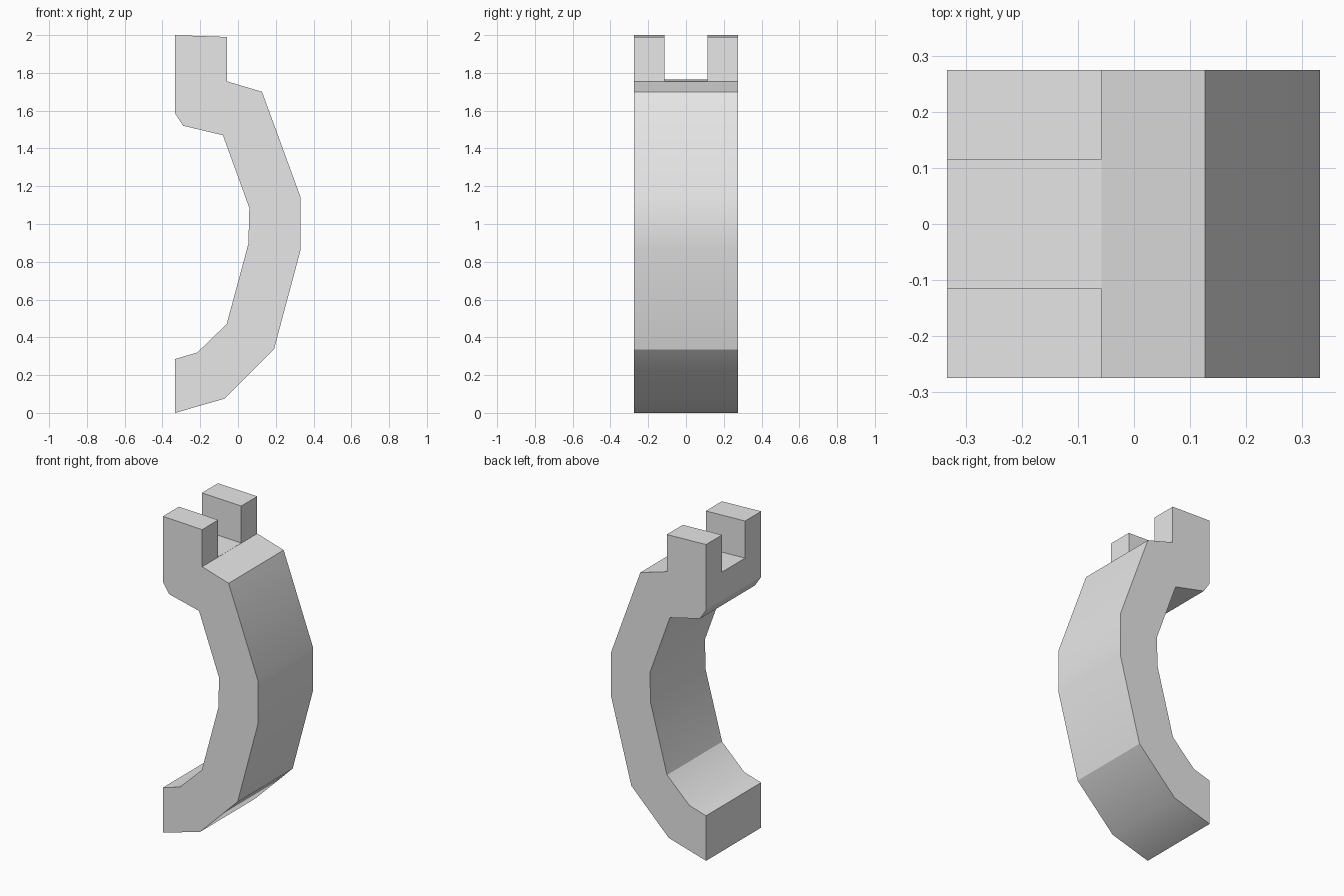
import bpy
import bmesh
import math

cube = bpy.data.objects.get("Cube")
if cube:
    bpy.data.objects.remove(cube, do_unlink=True)

grey = bpy.data.materials.new("plain grey")
grey.use_nodes = True
grey.diffuse_color = (0.8, 0.8, 0.8, 1)
grey.node_tree.nodes["Principled BSDF"].inputs["Base Color"].default_value = (0.8, 0.8, 0.8, 1)


def prism(name, outline, half_width):
    """Extrude an x-z outline symmetrically along y."""
    bm = bmesh.new()
    face = bm.faces.new([bm.verts.new((x, -half_width, z)) for x, z in outline])
    side = bmesh.ops.extrude_face_region(bm, geom=[face])["geom"]
    verts = [v for v in side if isinstance(v, bmesh.types.BMVert)]
    bmesh.ops.translate(bm, verts=verts, vec=(0, 2 * half_width, 0))
    bmesh.ops.recalc_face_normals(bm, faces=bm.faces)
    mesh = bpy.data.meshes.new(name)
    bm.to_mesh(mesh)
    bm.free()
    mesh.materials.append(grey)
    obj = bpy.data.objects.new(name, mesh)
    bpy.context.collection.objects.link(obj)
    return obj


# Curved arm: outer side from top to bottom, then inner side back up
outer = [(-0.333, 2.0), (-0.058, 1.99), (-0.058, 1.755), (0.127, 1.70),
         (0.332, 1.14), (0.332, 0.865), (0.19, 0.335), (-0.072, 0.075), (-0.333, 0)]
inner = [(-0.333, 0.285), (-0.215, 0.32), (-0.06, 0.47), (0.055, 0.895),
         (0.06, 1.085), (-0.08, 1.47), (-0.29, 1.52), (-0.333, 1.585)]
arm = prism("curved_arm", outer + inner, 0.275)

# Slot that splits the top into two lugs
cutter = prism("slot_cutter", [(-0.5, 1.771), (0, 1.754), (0, 2.2), (-0.5, 2.2)], 0.115)
cutter.hide_render = True

slot = arm.modifiers.new("Slot", "BOOLEAN")
slot.operation = "DIFFERENCE"
slot.solver = "EXACT"
slot.object = cutter

bpy.ops.object.select_all(action="DESELECT")
arm.select_set(True)
bpy.context.view_layer.objects.active = arm
bpy.ops.object.modifier_apply(modifier=slot.name)
bpy.data.objects.remove(cutter, do_unlink=True)

# Soften the gentle bends, keep the hard corners
bpy.ops.object.shade_smooth_by_angle(angle=math.radians(30))
